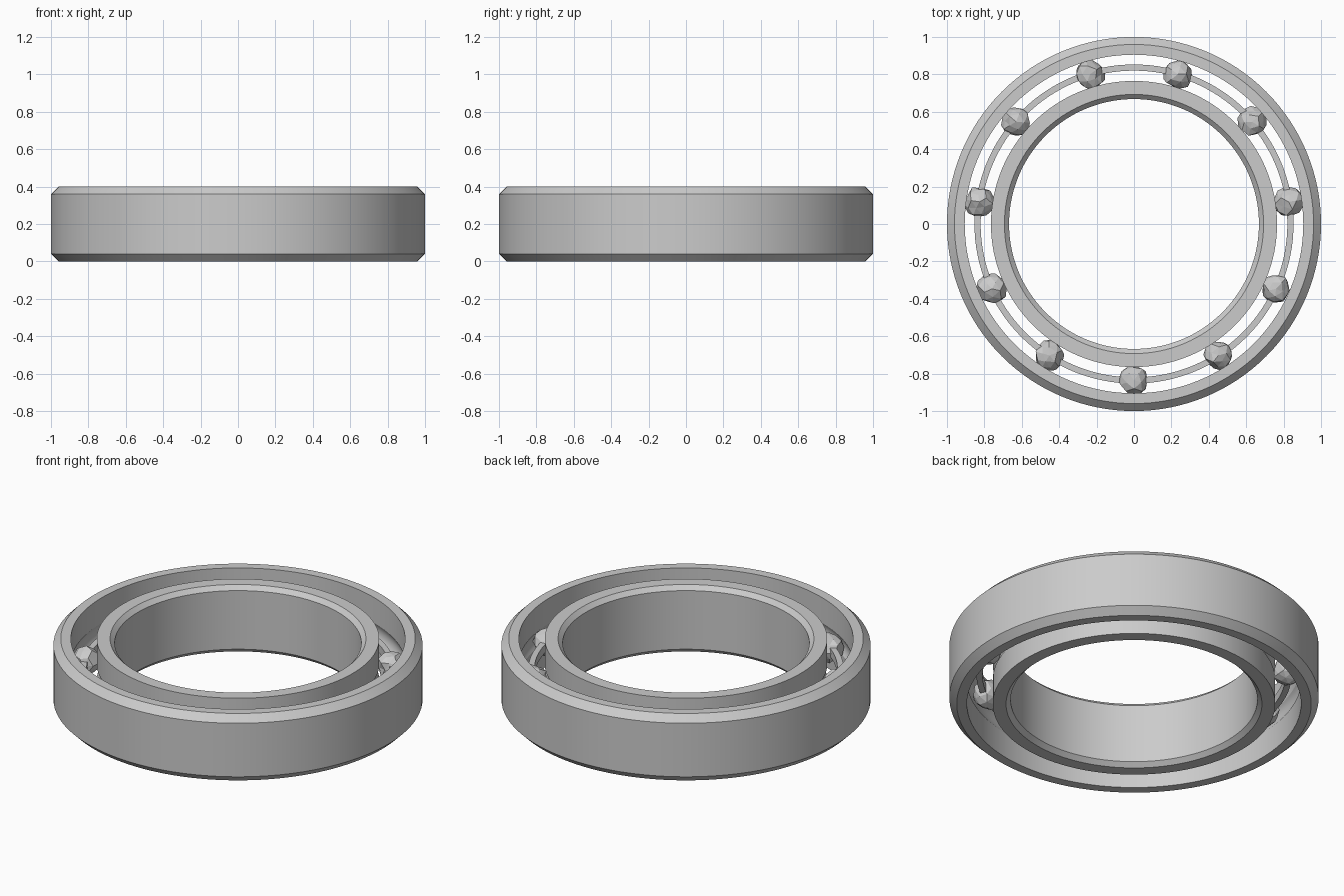
import bpy, bmesh, math, random
from mathutils import Matrix

random.seed(4)
cube = bpy.data.objects.get("Cube")
if cube:
    bpy.data.objects.remove(cube, do_unlink=True)

STEEL = (0.6, 0.6, 0.6, 1.0)
steel = bpy.data.materials.new("grey steel")
steel.use_nodes = True
steel.diffuse_color = STEEL
steel.node_tree.nodes["Principled BSDF"].inputs["Base Color"].default_value = STEEL

HEIGHT, MID = 0.4, 0.2
PITCH, BALL_R, BALLS = 0.835, 0.085, 11
OUTER_WALL, INNER_WALL = 0.905, 0.765


def add_object(name, bm):
    bmesh.ops.recalc_face_normals(bm, faces=bm.faces[:])
    mesh = bpy.data.meshes.new(name)
    bm.to_mesh(mesh)
    bm.free()
    mesh.materials.append(steel)
    obj = bpy.data.objects.new(name, mesh)
    bpy.context.collection.objects.link(obj)
    return obj


def lathe(name, profile, segments=128):
    """Spin a closed (radius, z) profile around the z axis."""
    bm = bmesh.new()
    rings = []
    for i in range(segments):
        a = 2 * math.pi * i / segments
        rings.append([bm.verts.new((r * math.cos(a), r * math.sin(a), z)) for r, z in profile])
    n = len(profile)
    for i in range(segments):
        a, b = rings[i], rings[(i + 1) % segments]
        for j in range(n):
            k = (j + 1) % n
            bm.faces.new((a[j], b[j], b[k], a[k]))
    obj = add_object(name, bm)
    bpy.ops.object.select_all(action="DESELECT")
    obj.select_set(True)
    bpy.context.view_layer.objects.active = obj
    bpy.ops.object.shade_smooth_by_angle(angle=math.radians(25))
    return obj


def race(side, wall):
    """Wall with a rounded ball groove, listed from bottom to top."""
    half = math.acos(abs(wall - PITCH) / BALL_R)
    groove = []
    for i in range(9):
        t = half * (i / 4 - 1)
        groove.append((PITCH + side * BALL_R * math.cos(t), MID + BALL_R * math.sin(t)))
    return [(wall, 0)] + groove + [(wall, HEIGHT)]


# Rings with chamfered rims and a groove for the balls
lathe("outer_ring", race(1, OUTER_WALL)
      + [(0.96, HEIGHT), (1, HEIGHT - 0.04), (1, 0.04), (0.96, 0)])
lathe("inner_ring", race(-1, INNER_WALL)
      + [(0.693, HEIGHT), (0.668, HEIGHT - 0.025), (0.668, 0.025), (0.693, 0)])

# Thin cage band linking the balls
lathe("cage_band", [(0.82, MID - 0.025), (0.853, MID - 0.025),
                    (0.853, MID + 0.025), (0.82, MID + 0.025)])

# Rough faceted balls, evenly spaced from the front
for i in range(BALLS):
    a = -math.pi / 2 + 2 * math.pi * i / BALLS
    bm = bmesh.new()
    bmesh.ops.create_icosphere(bm, subdivisions=2, radius=BALL_R)
    for v in bm.verts:
        v.co *= random.uniform(0.82, 1.03)
    place = Matrix.Translation((PITCH * math.cos(a), PITCH * math.sin(a), MID))
    bm.transform(place @ Matrix.Rotation(a, 4, "Z"))
    add_object(f"ball_{i + 1}", bm)
